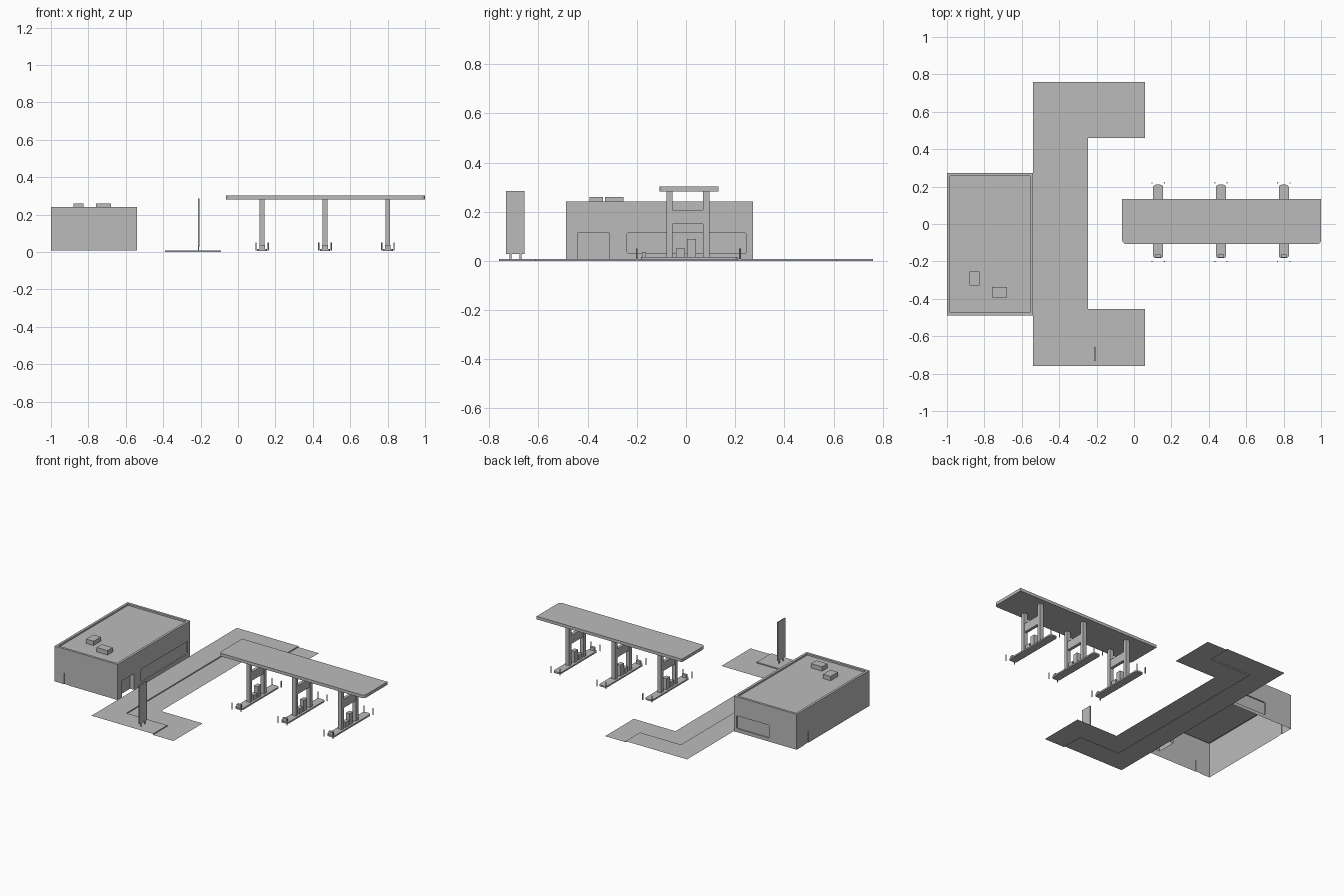
import bpy
import bmesh

if "Cube" in bpy.data.objects:
    bpy.data.objects.remove(bpy.data.objects["Cube"], do_unlink=True)

# Single flat colour
grey = bpy.data.materials.new("plain_grey")
grey.use_nodes = True
grey.diffuse_color = (0.5, 0.5, 0.5, 1)
grey.node_tree.nodes["Principled BSDF"].inputs["Base Color"].default_value = (0.5, 0.5, 0.5, 1)

GROUND = 0.007


def add_object(name, bm):
    mesh = bpy.data.meshes.new(name)
    bm.to_mesh(mesh)
    bm.free()
    mesh.materials.append(grey)
    obj = bpy.data.objects.new(name, mesh)
    bpy.context.collection.objects.link(obj)
    return obj


def box(name, xs, ys, zs, axis=None, radius=0, front_only=False):
    """Box from ranges; edges along the given axis may be rounded."""
    bm = bmesh.new()
    bmesh.ops.create_cube(bm, size=1)
    spans = (xs, ys, zs)
    for v in bm.verts:
        v.co = [sum(s) / 2 + c * (s[1] - s[0]) for c, s in zip(v.co, spans)]
    if axis is not None:
        edges = []
        for e in bm.edges:
            a, b = (v.co for v in e.verts)
            if abs(a[axis] - b[axis]) > 1e-5 and not (front_only and a.y > sum(ys) / 2):
                edges.append(e)
        bmesh.ops.bevel(bm, geom=edges, offset=radius, segments=4, profile=0.5, affect='EDGES')
    return add_object(name, bm)


def cut(target, name, *args):
    cutter = box(name, *args)
    cutter.hide_render = True
    mod = target.modifiers.new(name, 'BOOLEAN')
    mod.operation = 'DIFFERENCE'
    mod.solver = 'EXACT'
    mod.object = cutter
    bpy.context.view_layer.objects.active = target
    bpy.ops.object.modifier_apply(modifier=mod.name)
    bpy.data.objects.remove(cutter, do_unlink=True)


# Shop: box with sunken roof, recessed doors and windows, open underneath
shop = box("shop_building", (-1, -0.54), (-0.488, 0.272), (GROUND, 0.241))
cut(shop, "roof_recess", (-0.984, -0.556), (-0.472, 0.256), (0.23, 0.3))
cut(shop, "front_door", (-0.57, -0.5), (-0.44, -0.313), (-0.05, 0.115))
cut(shop, "long_window", (-0.548, -0.5), (-0.24, 0.245), (0.03, 0.115), 0, 0.008)
cut(shop, "side_window", (-0.8, -0.56), (0.264, 0.3), (0.03, 0.115), 1, 0.008)
cut(shop, "back_door", (-1.1, -0.996), (0.15, 0.19), (-0.05, 0.082))
cut(shop, "end_door", (-0.93, -0.89), (-0.6, -0.484), (-0.05, 0.082))
bm = bmesh.new()
bm.from_mesh(shop.data)
floor = [f for f in bm.faces if f.normal.z < -0.9 and f.calc_center_median().z < GROUND + 0.001]
bmesh.ops.delete(bm, geom=floor, context='FACES_ONLY')
bm.to_mesh(shop.data)
bm.free()

# Rooftop units
box("roof_unit_square", (-0.88, -0.825), (-0.33, -0.255), (0.23, 0.259))
box("roof_unit_wide", (-0.76, -0.68), (-0.392, -0.337), (0.23, 0.259))

# Pavement: raised walk and lower verge joined by a kerb step
kerb = [(-0.09, -0.76), (-0.09, -0.61), (-0.39, -0.61),
        (-0.39, 0.61), (-0.09, 0.61), (-0.09, 0.76)]
walk_edge = [(-0.54, 0.76), (-0.54, -0.76)]
verge_edge = [(0.06, 0.76), (0.06, 0.46), (-0.245, 0.46),
              (-0.245, -0.455), (0.06, -0.455), (0.06, -0.76)]
bm = bmesh.new()
high = [bm.verts.new((x, y, GROUND)) for x, y in kerb]
low = [bm.verts.new((x, y, 0)) for x, y in kerb]
bm.faces.new(high + [bm.verts.new((x, y, GROUND)) for x, y in walk_edge])
bm.faces.new(low + [bm.verts.new((x, y, 0)) for x, y in verge_edge])
for i in range(len(kerb) - 1):
    bm.faces.new((low[i], low[i + 1], high[i + 1], high[i]))
bm.normal_update()
for f in bm.faces:
    if f.normal.z < -0.5:
        f.normal_flip()
add_object("pavement", bm)

# Roadside sign
box("sign_panel", (-0.214, -0.207), (-0.732, -0.657), (0.028, 0.285))
for side, y in (("front", -0.713), ("rear", -0.672)):
    box("sign_leg_" + side, (-0.213, -0.208), (y - 0.004, y + 0.004), (GROUND, 0.028))

# Canopy with rounded front corners
box("canopy", (-0.063, 1.0), (-0.108, 0.133), (0.282, 0.302), 2, 0.022, True)


def pump_bay(number, cx):
    def part(name, half, ys, zs, *rounding):
        box(f"{name}_{number}", (cx - half, cx + half), ys, zs, *rounding)

    top = 0.016
    part("island", 0.027, (-0.183, 0.21), (0.006, top), 2, 0.015)
    part("front_column", 0.013, (-0.079, -0.055), (top, 0.283))
    part("rear_column", 0.013, (0.07, 0.095), (top, 0.283))
    part("cross_panel", 0.01, (-0.055, 0.07), (0.15, 0.207))
    part("low_pump", 0.013, (-0.04, -0.004), (top, 0.05))
    part("tall_pump", 0.013, (0.004, 0.04), (top, 0.09))
    part("island_box", 0.015, (-0.179, -0.163), (top, 0.037))
    # Guard posts at the island corners
    for label, dx, y in (("front_right", -1, -0.2), ("front_left", 1, -0.2),
                         ("rear_right", -1, 0.22), ("rear_left", 1, 0.22)):
        bm = bmesh.new()
        bmesh.ops.create_cone(bm, cap_ends=True, segments=8, radius1=0.0035,
                              radius2=0.0035, depth=0.043)
        bmesh.ops.translate(bm, verts=bm.verts, vec=(cx + dx * 0.033, y, 0.0285))
        add_object(f"guard_post_{label}_{number}", bm)


for number, cx in enumerate((0.129, 0.465, 0.801), 1):
    pump_bay(number, cx)
